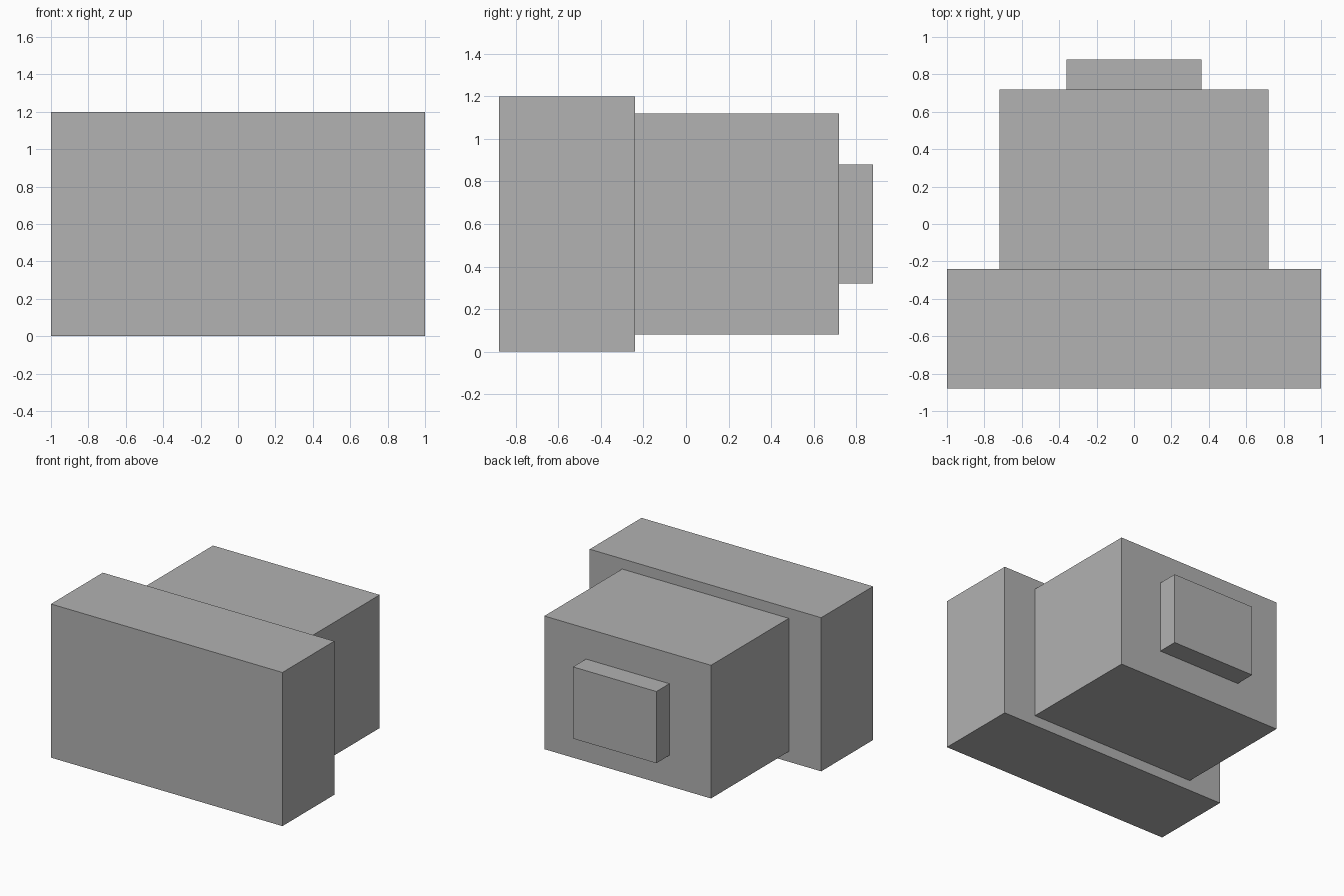
import bpy

# Remove the default object
cube = bpy.data.objects.get("Cube")
if cube:
    bpy.data.objects.remove(cube, do_unlink=True)

# Single flat grey
grey = bpy.data.materials.new("plain_grey")
grey.use_nodes = True
colour = (0.445, 0.445, 0.445, 1.0)
grey.diffuse_color = colour
grey.node_tree.nodes["Principled BSDF"].inputs["Base Color"].default_value = colour


def box(name, width, y_range, z_range):
    """Flat-faced box centred on x, spanning the given y and z ranges."""
    (y0, y1), (z0, z1) = y_range, z_range
    bpy.ops.mesh.primitive_cube_add(size=1, location=(0, (y0 + y1) / 2, (z0 + z1) / 2))
    obj = bpy.context.object
    obj.name = obj.data.name = name
    obj.scale = (width, y1 - y0, z1 - z0)
    bpy.ops.object.transform_apply(location=False, rotation=False, scale=True)
    obj.data.materials.append(grey)
    return obj


# Wide front slab, narrower body behind it, small raised plate on the back
box("front_block", 2.0, (-0.88, -0.24), (0.0, 1.2))
box("main_body", 1.44, (-0.24, 0.72), (0.08, 1.12))
box("back_plate", 0.72, (0.72, 0.88), (0.32, 0.88))
